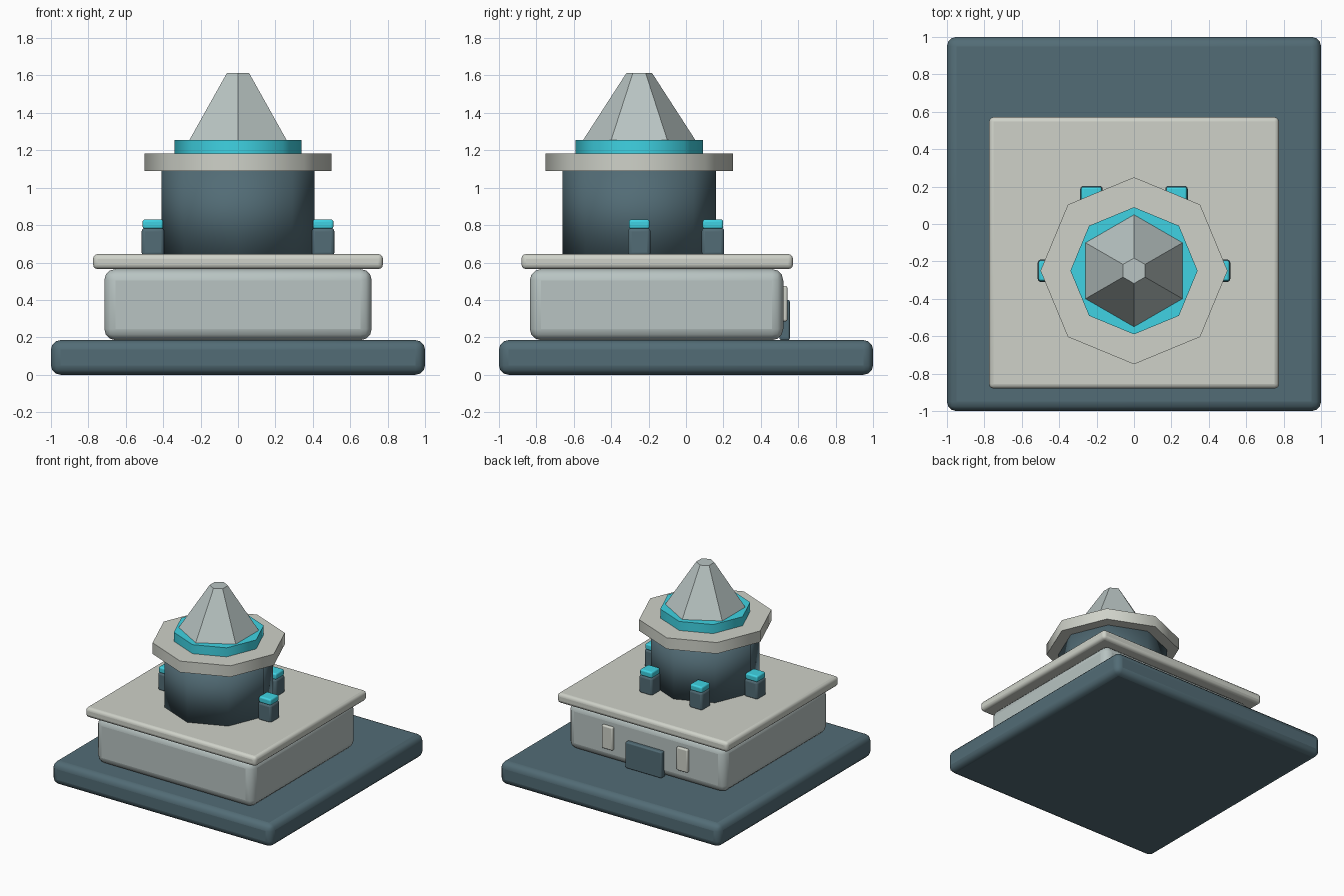
import bpy, math

if "Cube" in bpy.data.objects:
    bpy.data.objects.remove(bpy.data.objects["Cube"])


def material(name, rgb):
    m = bpy.data.materials.new(name)
    m.diffuse_color = (*rgb, 1)
    m.use_nodes = True
    m.node_tree.nodes["Principled BSDF"].inputs["Base Color"].default_value = m.diffuse_color
    return m


DARK = material("slate", (0.085, 0.15, 0.18))
PALE = material("pale_stone", (0.62, 0.64, 0.58))
WALL = material("grey_stone", (0.48, 0.55, 0.54))
CYAN = material("cyan", (0.05, 0.65, 0.77))


def smooth(ob, angle):
    bpy.ops.object.select_all(action='DESELECT')
    ob.select_set(True)
    bpy.context.view_layer.objects.active = ob
    bpy.ops.object.shade_smooth_by_angle(angle=math.radians(angle))


def box(name, x, y, z, mat, bevel, segments=3):
    """Rounded box from (min, max) ranges."""
    bpy.ops.mesh.primitive_cube_add(
        size=1, location=[(a + b) / 2 for a, b in (x, y, z)])
    ob = bpy.context.object
    ob.name = name
    ob.scale = [b - a for a, b in (x, y, z)]
    bpy.ops.object.transform_apply(location=False, rotation=False, scale=True)
    ob.data.materials.append(mat)
    mod = ob.modifiers.new("Bevel", 'BEVEL')
    mod.width, mod.segments = bevel, segments
    smooth(ob, 40)
    return ob


def prism(name, sides, r1, r2, z0, z1, mat):
    """Cone or drum on the tower axis; a vertex points along +y."""
    bpy.ops.mesh.primitive_cone_add(
        vertices=sides, radius1=r1, radius2=r2, depth=z1 - z0,
        location=(0, TOWER_Y, (z0 + z1) / 2))
    ob = bpy.context.object
    ob.name = name
    ob.data.materials.append(mat)
    return ob


TOWER_Y = -0.25

# Plinth, building and roof slab
box("plinth", (-1, 1), (-1, 1), (0, 0.185), DARK, 0.05)
box("building", (-0.715, 0.715), (-0.835, 0.52), (0.185, 0.565), WALL, 0.06)
box("roof_slab", (-0.775, 0.775), (-0.88, 0.572), (0.565, 0.645), PALE, 0.025)

# Octagonal tower with collar, cyan band and hexagonal spire
drum = prism("tower_drum", 8, 0.41, 0.41, 0.64, 1.095, DARK)
bpy.ops.object.shade_smooth()
smooth(prism("tower_collar", 8, 0.5, 0.5, 1.09, 1.182, PALE), 50)
smooth(prism("cyan_band", 8, 0.34, 0.34, 1.18, 1.256, CYAN), 50)
prism("spire", 6, 0.3, 0.068, 1.255, 1.614, WALL)

# Capped posts around the sides and back of the tower
for i in range(4):
    a = math.radians(60 * i)
    px, py = 0.455 * math.cos(a), TOWER_Y + 0.455 * math.sin(a)
    box(f"post_{i + 1}", (px - 0.06, px + 0.06), (py - 0.06, py + 0.06),
        (0.635, 0.785), DARK, 0.018)
    box(f"post_cap_{i + 1}", (px - 0.055, px + 0.055), (py - 0.055, py + 0.055),
        (0.78, 0.83), CYAN, 0.012)

# Door and two windows on the back wall
box("door", (-0.165, 0.165), (0.5, 0.555), (0.185, 0.4), DARK, 0.01)
for side, s in (("left", -1), ("right", 1)):
    box(f"window_{side}", (s * 0.34 - 0.05, s * 0.34 + 0.05), (0.5, 0.542),
        (0.285, 0.475), PALE, 0.01)
